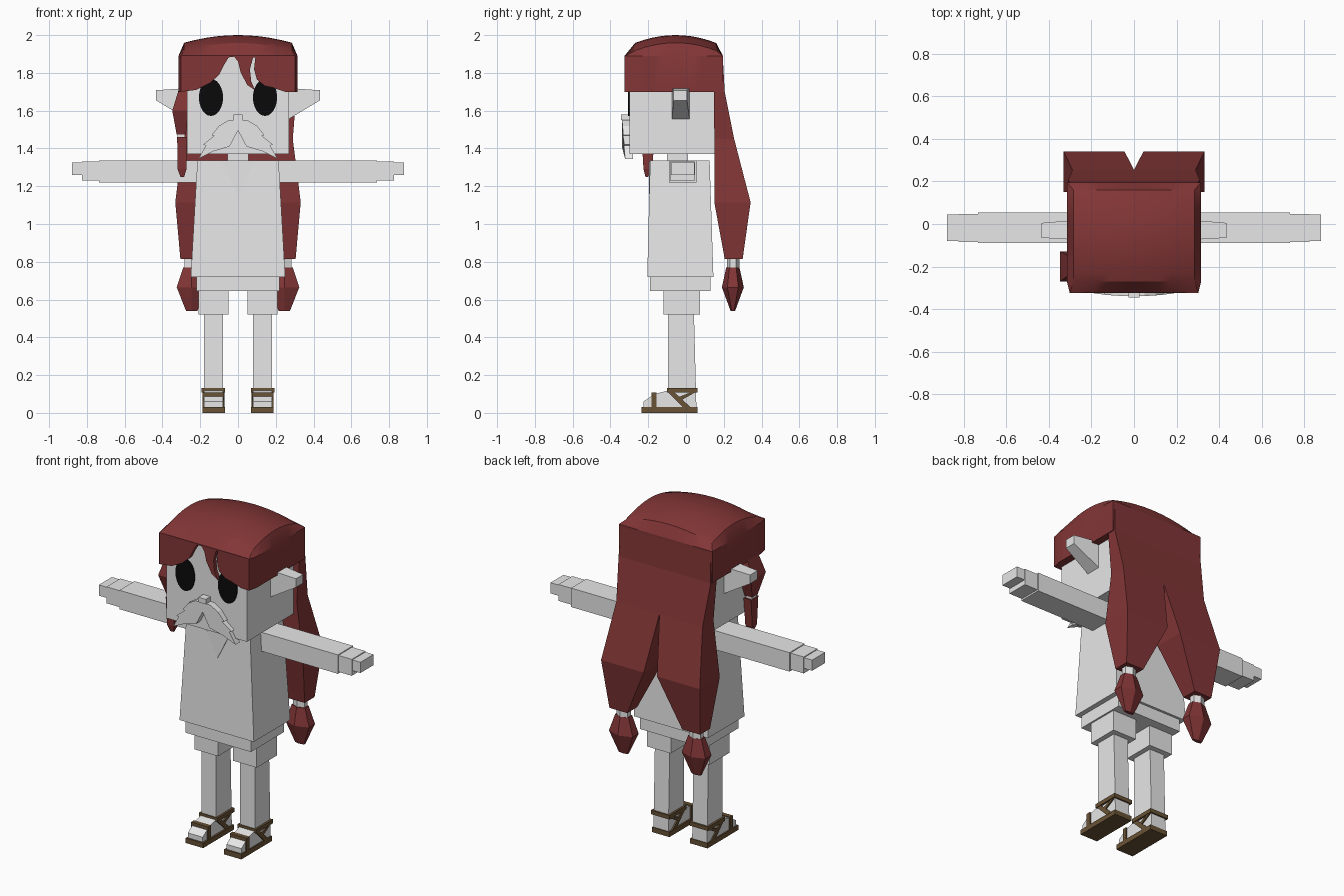
import bpy, bmesh, math

cube = bpy.data.objects.get("Cube")
if cube:
    bpy.data.objects.remove(cube)


def material(name, rgb):
    m = bpy.data.materials.new(name)
    m.use_nodes = True
    m.diffuse_color = (*rgb, 1)
    m.node_tree.nodes["Principled BSDF"].inputs["Base Color"].default_value = (*rgb, 1)
    return m


GREY = material("light grey", (0.8, 0.8, 0.8))
RED = material("hair red", (0.225, 0.036, 0.037))
BROWN = material("sandal brown", (0.14, 0.085, 0.035))
BLACK = material("eye black", (0.003, 0.003, 0.003))
SIDES = (("left", 1), ("right", -1))


def finish(name, bm, mat, smooth=False):
    bmesh.ops.recalc_face_normals(bm, faces=bm.faces)
    mesh = bpy.data.meshes.new(name)
    bm.to_mesh(mesh)
    bm.free()
    mesh.materials.append(mat)
    ob = bpy.data.objects.new(name, mesh)
    bpy.context.collection.objects.link(ob)
    if smooth:
        bpy.ops.object.select_all(action='DESELECT')
        ob.select_set(True)
        bpy.context.view_layer.objects.active = ob
        bpy.ops.object.shade_smooth_by_angle(angle=math.radians(25))
    return ob


def skin(name, rings, mat):
    """Join equal rings of points into a capped solid."""
    bm = bmesh.new()
    rows = [[bm.verts.new(p) for p in ring] for ring in rings]
    n = len(rows[0])
    for a, b in zip(rows, rows[1:]):
        for i in range(n):
            j = (i + 1) % n
            bm.faces.new((a[i], a[j], b[j], b[i]))
    bm.faces.new(rows[0])
    bm.faces.new(rows[-1])
    return finish(name, bm, mat)


def loft(name, mat, *sections, s=1):
    """Stack rectangles given as (z, x0, x1, y0, y1)."""
    return skin(name, [[(s * x0, y0, z), (s * x1, y0, z), (s * x1, y1, z), (s * x0, y1, z)]
                       for z, x0, x1, y0, y1 in sections], mat)


def box(name, mat, x0, x1, y0, y1, z0, z1, s=1):
    return loft(name, mat, (z0, x0, x1, y0, y1), (z1, x0, x1, y0, y1), s=s)


def bead(name, mat, x, y, *rings):
    """Six-sided stack of (z, x radius, y radius)."""
    turns = [math.radians(30 + 60 * k) for k in range(6)]
    return skin(name, [[(x + rx * math.cos(t) / 0.87, y + ry * math.sin(t), z) for t in turns]
                       for z, rx, ry in rings], mat)


def plate(name, mat, pts, d0, d1, across_x=False, bend=0):
    """Extrude an upright outline along y, or along x."""
    def place(p, d):
        return (d, p[0], p[1]) if across_x else (p[0], d + bend * p[0] ** 2, p[1])
    return skin(name, [[place(p, d) for p in pts] for d in (d0, d1)], mat)


# Head, neck and body
box("head", GREY, -0.27, 0.27, -0.30, 0.15, 1.37, 1.895)
box("neck", GREY, -0.055, 0.055, -0.10, 0.01, 1.32, 1.38)
loft("tunic", GREY, (0.72, -0.25, 0.25, -0.205, 0.145), (1.335, -0.215, 0.215, -0.19, 0.125))
box("tunic_hem", GREY, -0.22, 0.22, -0.19, 0.13, 0.645, 0.73)
plate("neckline", GREY, [(-0.085, 1.33), (0.085, 1.33), (0, 1.16)], -0.197, -0.189)

# Face
box("nose", GREY, -0.025, 0.025, -0.345, -0.29, 1.55, 1.58)
half = [(0.05, 1.55), (0.10, 1.52), (0.14, 1.47), (0.125, 1.468), (0.185, 1.42),
        (0.17, 1.415), (0.21, 1.345), (0.13, 1.385), (0.045, 1.41)]
moustache = [(0, 1.55)] + half + [(0, 1.495)] + [(-x, z) for x, z in reversed(half)]
plate("moustache", GREY, moustache, -0.34, -0.297, bend=0.4)

for side, s in SIDES:
    ring = [2 * math.pi * k / 24 for k in range(24)]
    plate(side + "_eye", BLACK, [(s * 0.143 + 0.064 * math.cos(t), 1.67 + 0.098 * math.sin(t))
                                 for t in ring], -0.306, -0.299)
    # Ear, tapering outward
    skin(side + "_ear", [[(s * x, y0, z0), (s * x, y1, z0), (s * x, y1, z1), (s * x, y0, z1)]
                         for x, y0, y1, z0, z1 in ((0.26, -0.075, 0.02, 1.55, 1.72),
                                                   (0.435, -0.065, 0.005, 1.655, 1.708))], GREY)
    # Arm
    box(side + "_sleeve", GREY, 0.19, 0.735, -0.09, 0.055, 1.22, 1.335, s)
    box(side + "_palm", GREY, 0.73, 0.825, -0.085, 0.047, 1.23, 1.33, s)
    box(side + "_fingers", GREY, 0.82, 0.88, -0.08, 0.045, 1.26, 1.325, s)
    # Leg and foot
    box(side + "_shorts_leg", GREY, 0.05, 0.21, -0.12, 0.075, 0.52, 0.65, s)
    loft(side + "_leg", GREY, (0.03, 0.08, 0.18, -0.095, 0.055),
         (0.53, 0.08, 0.18, -0.095, 0.042), s=s)
    loft(side + "_foot", GREY, (0.03, 0.08, 0.18, -0.225, 0), (0.06, 0.08, 0.18, -0.225, 0),
         (0.10, 0.08, 0.18, -0.165, 0), (0.12, 0.08, 0.18, -0.09, 0), s=s)
    # Sandal
    box(side + "_sole", BROWN, 0.07, 0.187, -0.235, 0.06, 0, 0.03, s)
    box(side + "_ankle_strap", BROWN, 0.068, 0.192, -0.10, 0.062, 0.108, 0.132, s)
    box(side + "_toe_strap", BROWN, 0.073, 0.187, -0.183, -0.155, 0.02, 0.108, s)
    strap = [(-0.10, 0.115), (-0.07, 0.115), (-0.035, 0.085), (0.04, 0.115), (0.06, 0.115),
             (-0.02, 0.07), (0.03, 0.025), (-0.01, 0.025), (-0.055, 0.07)]
    for part, x in (("inner", 0.072), ("outer", 0.179)):
        plate(side + "_" + part + "_strap", BROWN, strap, s * x, s * (x + 0.009), across_x=True)

# Hair cap: domed top, rolled rim, side and back walls
bm = bmesh.new()
bmesh.ops.create_grid(bm, x_segments=10, y_segments=10, size=1)
for v in bm.verts:
    x, y = v.co.x * 0.285, -0.055 + v.co.y * 0.215
    v.co = (x, y, 2.0 - 0.5 * x * x - 0.9 * (y + 0.055) ** 2)


def grow(edges):
    out = bmesh.ops.extrude_edge_only(bm, edges=edges)["geom"]
    return ([g for g in out if isinstance(g, bmesh.types.BMVert)],
            [g for g in out if isinstance(g, bmesh.types.BMEdge)])


verts, edges = grow([e for e in bm.edges if e.is_boundary])
for v in verts:
    x, y = v.co.x * 1.105, -0.325 + (v.co.y + 0.27) * 1.21
    v.co = (x * (0.96 if y < -0.32 else 1), y, 1.89)
edges = [e for e in edges if e.is_boundary and not all(v.co.y < -0.32 for v in e.verts)]
verts, edges = grow(edges)
for v in verts:
    v.co.z = 1.70
verts, edges = grow([e for e in edges if e.is_boundary])
for v in verts:
    v.co.x *= 0.83
    v.co.y = min(max(v.co.y, -0.30), 0.14)
finish("hair_cap", bm, RED, smooth=True)

# Fringe with a parted peak and a loose strand
fringe = [(-0.302, 1.892), (-0.302, 1.70), (-0.22, 1.71), (-0.15, 1.745), (-0.10, 1.79),
          (-0.075, 1.84), (-0.05, 1.882), (-0.02, 1.886), (0, 1.86), (0.015, 1.80),
          (0.05, 1.735), (0.09, 1.708), (0.07, 1.755), (0.063, 1.82), (0.08, 1.882),
          (0.092, 1.882), (0.085, 1.82), (0.10, 1.765), (0.14, 1.732), (0.19, 1.72),
          (0.25, 1.70), (0.302, 1.70), (0.302, 1.892)]
plate("fringe", RED, fringe, -0.325, -0.298)

# Long back hair splitting into two tied tails
loft("back_hair", RED, (1.45, -0.29, 0.29, 0.15, 0.255), (1.70, -0.31, 0.31, 0.148, 0.205),
     (1.88, -0.30, 0.30, 0.148, 0.195))
for side, s in SIDES:
    loft(side + "_tail", RED, (0.815, 0.185, 0.305, 0.205, 0.30),
         (1.115, 0.045, 0.332, 0.15, 0.342), (1.45, 0, 0.29, 0.15, 0.255), s=s)
    bead(side + "_tail_band", GREY, s * 0.245, 0.25, (0.76, 0.038, 0.032), (0.82, 0.038, 0.032))
    bead(side + "_tail_tip", RED, s * 0.245, 0.248, (0.54, 0.03, 0.012),
         (0.665, 0.08, 0.058), (0.77, 0.045, 0.035))

# Tied lock beside the right cheek
loft("side_lock", RED, (1.475, -0.325, -0.275, -0.225, -0.17), (1.60, -0.348, -0.268, -0.27, -0.13),
     (1.74, -0.305, -0.268, -0.24, -0.15))
box("side_lock_band", GREY, -0.32, -0.28, -0.22, -0.175, 1.455, 1.48)
loft("side_lock_tip", RED, (1.25, -0.305, -0.285, -0.215, -0.20), (1.29, -0.32, -0.273, -0.225, -0.18),
     (1.46, -0.322, -0.272, -0.235, -0.165))
